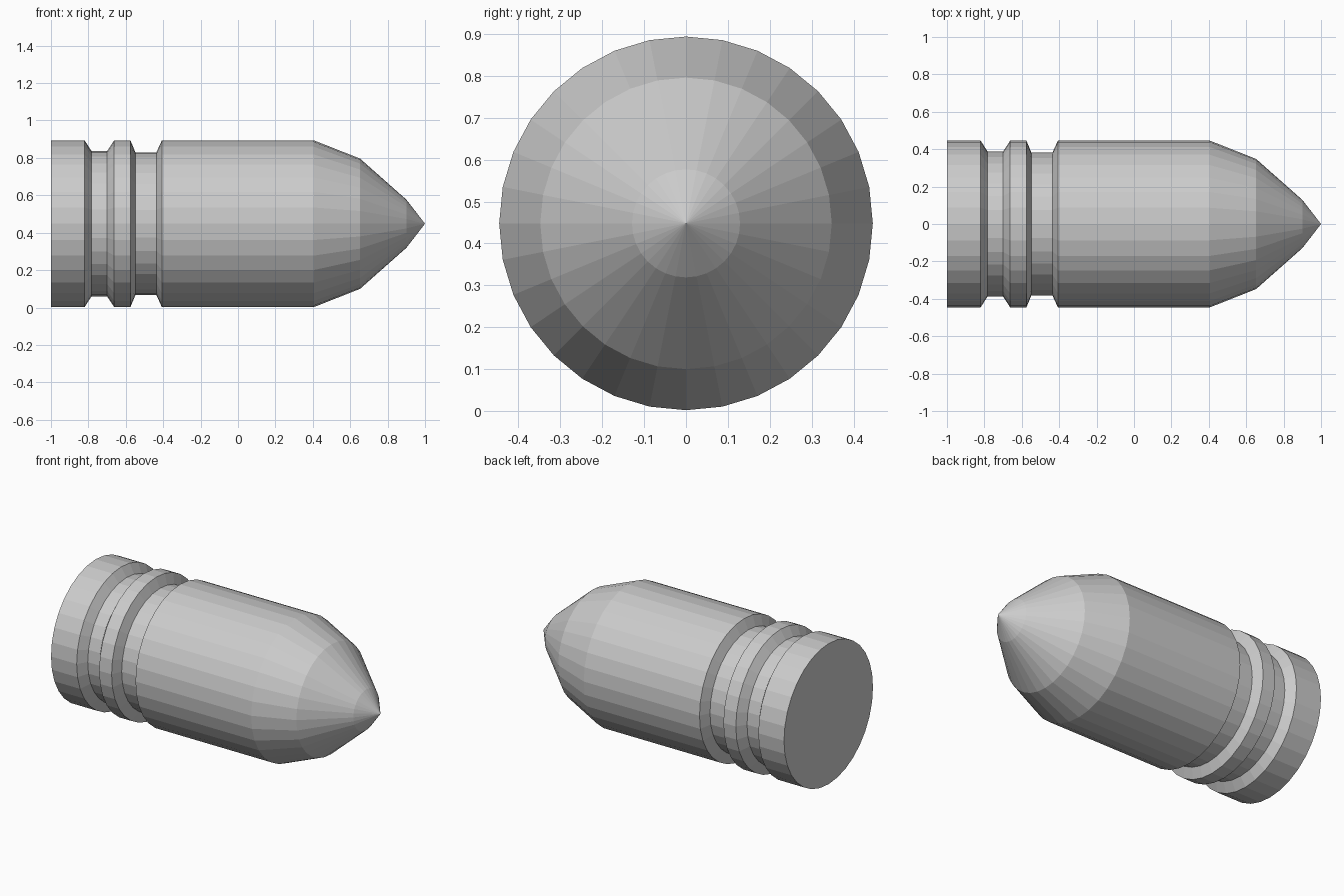
import bpy, bmesh
from math import sin, cos, tau

if "Cube" in bpy.data.objects:
    bpy.data.objects.remove(bpy.data.objects["Cube"])

SIDES = 32
AXIS_Z = 0.448

# Half profile (x along the axis, radius): flat base, two grooves, body, faceted nose
PROFILE = [
    (-1.0, 0.446), (-0.82, 0.446),
    (-0.783, 0.388), (-0.70, 0.388),      # rear groove
    (-0.662, 0.446), (-0.575, 0.446),     # band between grooves
    (-0.549, 0.382), (-0.436, 0.382),     # front groove
    (-0.407, 0.446), (0.405, 0.446),      # main body
    (0.653, 0.348), (0.90, 0.129),        # nose
]
TIP_X = 1.0


def lathe(name, profile, tip_x):
    bm = bmesh.new()
    rings = [[bm.verts.new((x, r * sin(tau * i / SIDES), r * cos(tau * i / SIDES)))
              for i in range(SIDES)] for x, r in profile]
    for a, b in zip(rings, rings[1:]):
        for i in range(SIDES):
            j = (i + 1) % SIDES
            bm.faces.new((a[i], a[j], b[j], b[i]))
    # Flat base and pointed tip
    bm.faces.new(rings[0])
    tip = bm.verts.new((tip_x, 0, 0))
    last = rings[-1]
    for i in range(SIDES):
        bm.faces.new((last[i], last[(i + 1) % SIDES], tip))
    bmesh.ops.recalc_face_normals(bm, faces=bm.faces)
    mesh = bpy.data.meshes.new(name)
    bm.to_mesh(mesh)
    bm.free()
    obj = bpy.data.objects.new(name, mesh)
    bpy.context.collection.objects.link(obj)
    return obj


slug = lathe("grooved_bullet", PROFILE, TIP_X)
slug.location.z = AXIS_Z
